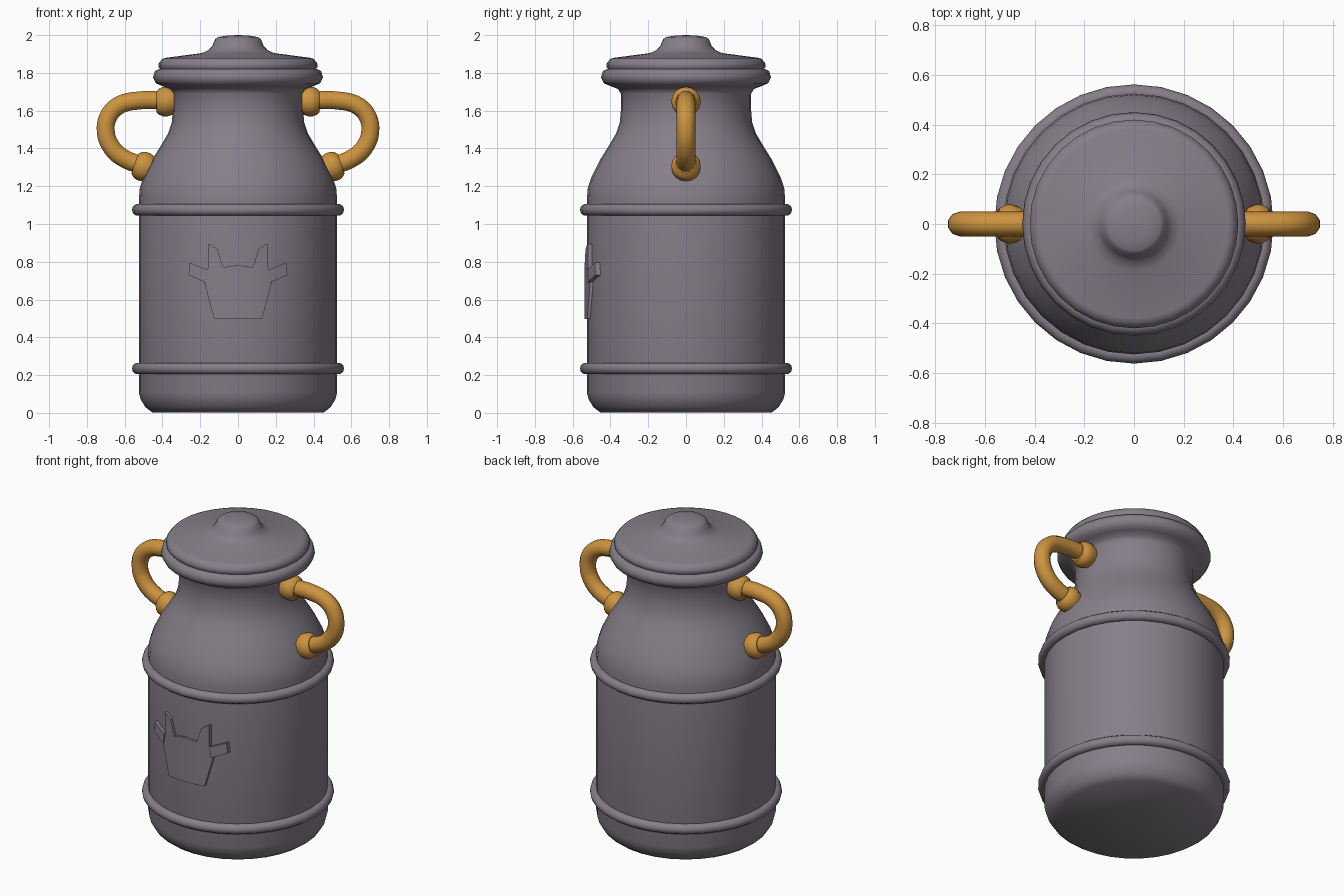
import bpy, bmesh, math
from mathutils import Vector

if "Cube" in bpy.data.objects:
    bpy.data.objects.remove(bpy.data.objects["Cube"])


def material(name, rgb):
    m = bpy.data.materials.new(name)
    m.diffuse_color = (*rgb, 1)
    m.use_nodes = True
    m.node_tree.nodes["Principled BSDF"].inputs["Base Color"].default_value = m.diffuse_color
    return m


STEEL = material("grey_metal", (0.24, 0.21, 0.25))
BRASS = material("golden_handle", (0.61, 0.295, 0.05))


def finish(obj, mat, angle=35):
    obj.data.materials.clear()
    obj.data.materials.append(mat)
    bpy.ops.object.select_all(action='DESELECT')
    bpy.context.view_layer.objects.active = obj
    obj.select_set(True)
    bpy.ops.object.shade_smooth_by_angle(angle=math.radians(angle))
    return obj


def from_bmesh(name, bm, mat, angle=35):
    bmesh.ops.recalc_face_normals(bm, faces=bm.faces)
    me = bpy.data.meshes.new(name)
    bm.to_mesh(me)
    bm.free()
    obj = bpy.data.objects.new(name, me)
    bpy.context.collection.objects.link(obj)
    return finish(obj, mat, angle)


def lathe(name, profile, mat, segs=32, angle=35):
    """Revolve (radius, z) points around z and cap both ends."""
    bm = bmesh.new()
    rings = [[bm.verts.new((r * math.cos(2 * math.pi * i / segs),
                            r * math.sin(2 * math.pi * i / segs), z))
              for i in range(segs)] for r, z in profile]
    for a, b in zip(rings, rings[1:]):
        for i in range(segs):
            j = (i + 1) % segs
            bm.faces.new((a[i], a[j], b[j], b[i]))
    bm.faces.new(rings[0])
    bm.faces.new(rings[-1])
    return from_bmesh(name, bm, mat, angle)


# Can body with shoulder, neck and flared lip
lathe("can_body", [
    (0.455, 0.003), (0.49, 0.03), (0.515, 0.07), (0.525, 0.11),
    (0.525, 1.13), (0.52, 1.19), (0.50, 1.25), (0.455, 1.34),
    (0.405, 1.42), (0.37, 1.48), (0.35, 1.54), (0.345, 1.60),
    (0.345, 1.69), (0.36, 1.715), (0.40, 1.73), (0.435, 1.745),
    (0.45, 1.775), (0.44, 1.81), (0.42, 1.82)], STEEL, angle=50)

# Lid with centre knob
lathe("lid", [
    (0.405, 1.81), (0.42, 1.83), (0.42, 1.85), (0.40, 1.875), (0.38, 1.88),
    (0.19, 1.905), (0.155, 1.922), (0.135, 1.945), (0.12, 1.98),
    (0.105, 1.99), (0.06, 1.997), (0.01, 2.0)], STEEL, angle=40)

# Raised bands
for name, z in (("lower_band", 0.235), ("upper_band", 1.075)):
    bpy.ops.mesh.primitive_torus_add(location=(0, 0, z), major_radius=0.53,
                                     minor_radius=0.032, major_segments=32,
                                     minor_segments=10)
    bpy.context.object.name = name
    finish(bpy.context.object, STEEL, 50)

# Handles: bent tube with a collar at each end
PATH = [(0.33, 1.65), (0.56, 1.65), (0.64, 1.622), (0.688, 1.565), (0.70, 1.49),
        (0.678, 1.42), (0.62, 1.357), (0.46, 1.295)]
COLLAR = [(0.066, -0.05), (0.078, -0.015), (0.078, 0.01), (0.07, 0.03), (0.055, 0.045)]
for side, s in (("right", 1), ("left", -1)):
    cu = bpy.data.curves.new(side + "_handle", 'CURVE')
    cu.dimensions = '3D'
    cu.bevel_depth = 0.05
    cu.bevel_resolution = 3
    cu.resolution_u = 4
    cu.use_fill_caps = True
    sp = cu.splines.new('BEZIER')
    sp.bezier_points.add(len(PATH) - 1)
    for p, (x, z) in zip(sp.bezier_points, PATH):
        p.co = (s * x, 0, z)
        p.handle_left_type = p.handle_right_type = 'AUTO'
    ob = bpy.data.objects.new(side + "_handle", cu)
    bpy.context.collection.objects.link(ob)
    bpy.ops.object.select_all(action='DESELECT')
    bpy.context.view_layer.objects.active = ob
    ob.select_set(True)
    bpy.ops.object.convert(target='MESH')
    finish(bpy.context.object, BRASS, 50)
    for end, x, z, d in (("upper", 0.387, 1.648, (1, 0)),
                         ("lower", 0.503, 1.305, (0.94, 0.34))):
        c = lathe(f"{side}_{end}_collar", COLLAR, BRASS, segs=16, angle=40)
        c.location = (s * x, 0, z)
        c.rotation_euler = Vector((s * d[0], 0, d[1])).to_track_quat('Z', 'Y').to_euler()


# Cow head relief: flat outlines sliced in x, then wrapped onto the can
def relief(name, outline, r_out, r_in=0.505):
    bm = bmesh.new()
    bm.faces.new([bm.verts.new((x, 0, z)) for x, z in outline])
    for i in range(-6, 7):
        bmesh.ops.bisect_plane(bm, geom=bm.verts[:] + bm.edges[:] + bm.faces[:],
                               plane_co=(i * 0.045, 0, 0), plane_no=(1, 0, 0))
    front = bm.verts[:]
    ext = bmesh.ops.extrude_face_region(bm, geom=bm.faces[:], use_keep_orig=True)
    back = [g for g in ext["geom"] if isinstance(g, bmesh.types.BMVert)]
    for verts, r in ((front, r_out), (back, r_in)):
        for v in verts:
            v.co.y = -math.sqrt(r * r - v.co.x ** 2)
    return from_bmesh(name, bm, STEEL, 30)


relief("cow_face", [(-0.127, 0.497), (0.127, 0.497), (0.178, 0.69), (0.16, 0.765),
                    (0.07, 0.772), (0, 0.782), (-0.07, 0.772), (-0.16, 0.765),
                    (-0.178, 0.69)], 0.538)
for side, s in (("right", 1), ("left", -1)):
    relief(side + "_horn", [(s * x, z) for x, z in
           ((0.158, 0.76), (0.158, 0.895), (0.145, 0.893), (0.108, 0.865), (0.077, 0.765))], 0.543)
    relief(side + "_ear", [(s * x, z) for x, z in
           ((0.17, 0.69), (0.262, 0.73), (0.255, 0.795), (0.16, 0.757))], 0.546)
